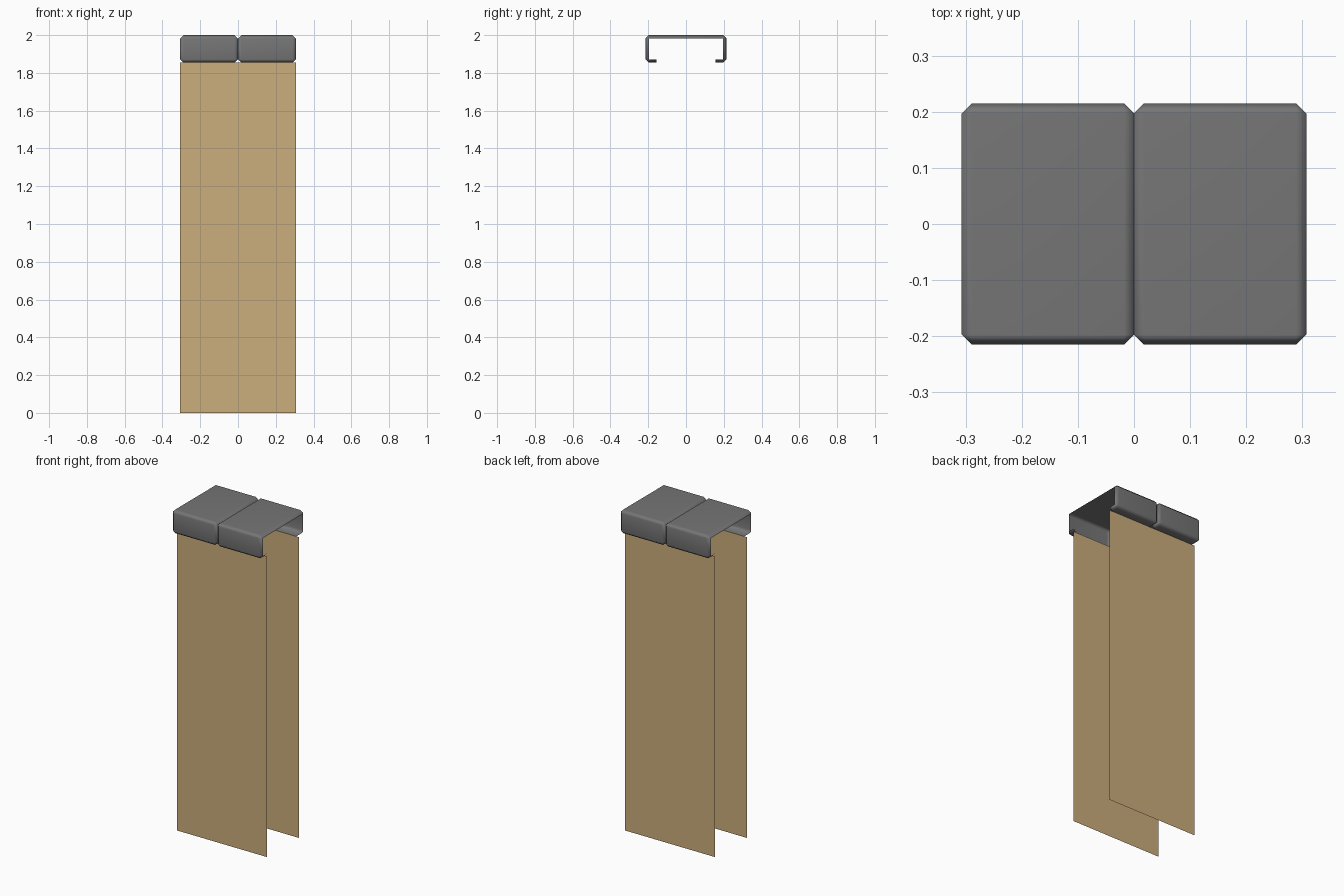
import bpy, bmesh
from mathutils import Matrix, Vector

if "Cube" in bpy.data.objects:
    bpy.data.objects.remove(bpy.data.objects["Cube"])

CAP_LENGTH, CAP_DEPTH, CAP_HEIGHT = 0.307, 0.43, 0.146
BEVEL = 0.018
LIP_Y = 0.155          # inner edge of the folded lips
LIP_Z = 2 - CAP_HEIGHT


def material(name, colour):
    mat = bpy.data.materials.new(name)
    mat.use_nodes = True
    mat.diffuse_color = colour
    bsdf = mat.node_tree.nodes["Principled BSDF"]
    bsdf.inputs["Base Color"].default_value = colour
    bsdf.inputs["Roughness"].default_value = 0.7
    return mat


def add_object(name, bm, mat):
    mesh = bpy.data.meshes.new(name)
    bm.to_mesh(mesh)
    bm.free()
    mesh.materials.append(mat)
    obj = bpy.data.objects.new(name, mesh)
    bpy.context.collection.objects.link(obj)
    return obj


def cap_section(name, x, mat):
    """Open-ended bevelled channel with lips folded inwards underneath."""
    bm = bmesh.new()
    bmesh.ops.create_cube(bm, size=1)
    bmesh.ops.scale(bm, vec=(CAP_LENGTH, CAP_DEPTH, CAP_HEIGHT), verts=bm.verts)
    bmesh.ops.translate(bm, vec=(x, 0, 2 - CAP_HEIGHT / 2), verts=bm.verts)
    bmesh.ops.bevel(bm, geom=bm.edges[:], offset=BEVEL, segments=1,
                    affect='EDGES', profile=0.5)
    # Open both ends
    ends = [f for f in bm.faces if abs(f.normal.x) > 0.99]
    bmesh.ops.delete(bm, geom=ends, context='FACES')
    # Cut the underside so only the two lips remain
    for side in (-1, 1):
        under = [f for f in bm.faces if f.normal.z < -0.5]
        geom = set(under)
        for f in under:
            geom.update(f.edges)
            geom.update(f.verts)
        bmesh.ops.bisect_plane(bm, geom=list(geom), plane_co=(0, side * LIP_Y, 0),
                               plane_no=(0, 1, 0))
    bm.normal_update()
    middle = [f for f in bm.faces if f.normal.z < -0.5
              and abs(f.calc_center_median().y) < LIP_Y - 0.01]
    bmesh.ops.delete(bm, geom=middle, context='FACES')
    for f in bm.faces:
        f.smooth = True
    obj = add_object(name, bm, mat)
    # Flat main faces with soft bevels
    weighted = obj.modifiers.new("Weighted Normals", 'WEIGHTED_NORMAL')
    weighted.keep_sharp = True
    return obj


def panel(name, y, mat):
    """Thin sheet hanging from the edge of a lip."""
    bm = bmesh.new()
    corners = [(-CAP_LENGTH, 0), (CAP_LENGTH, 0), (CAP_LENGTH, LIP_Z), (-CAP_LENGTH, LIP_Z)]
    face = bm.faces.new([bm.verts.new((px, y, pz)) for px, pz in corners])
    if y > 0:
        face.normal_flip()
    return add_object(name, bm, mat)


grey = material("dark grey metal", (0.18, 0.18, 0.18, 1))
tan = material("tan board", (0.60, 0.42, 0.20, 1))

for label, sign in (("right", -1), ("left", 1)):
    cap_section(label + "_cap", sign * CAP_LENGTH / 2, grey)

for label, sign in (("front", -1), ("back", 1)):
    panel(label + "_panel", sign * LIP_Y, tan)
